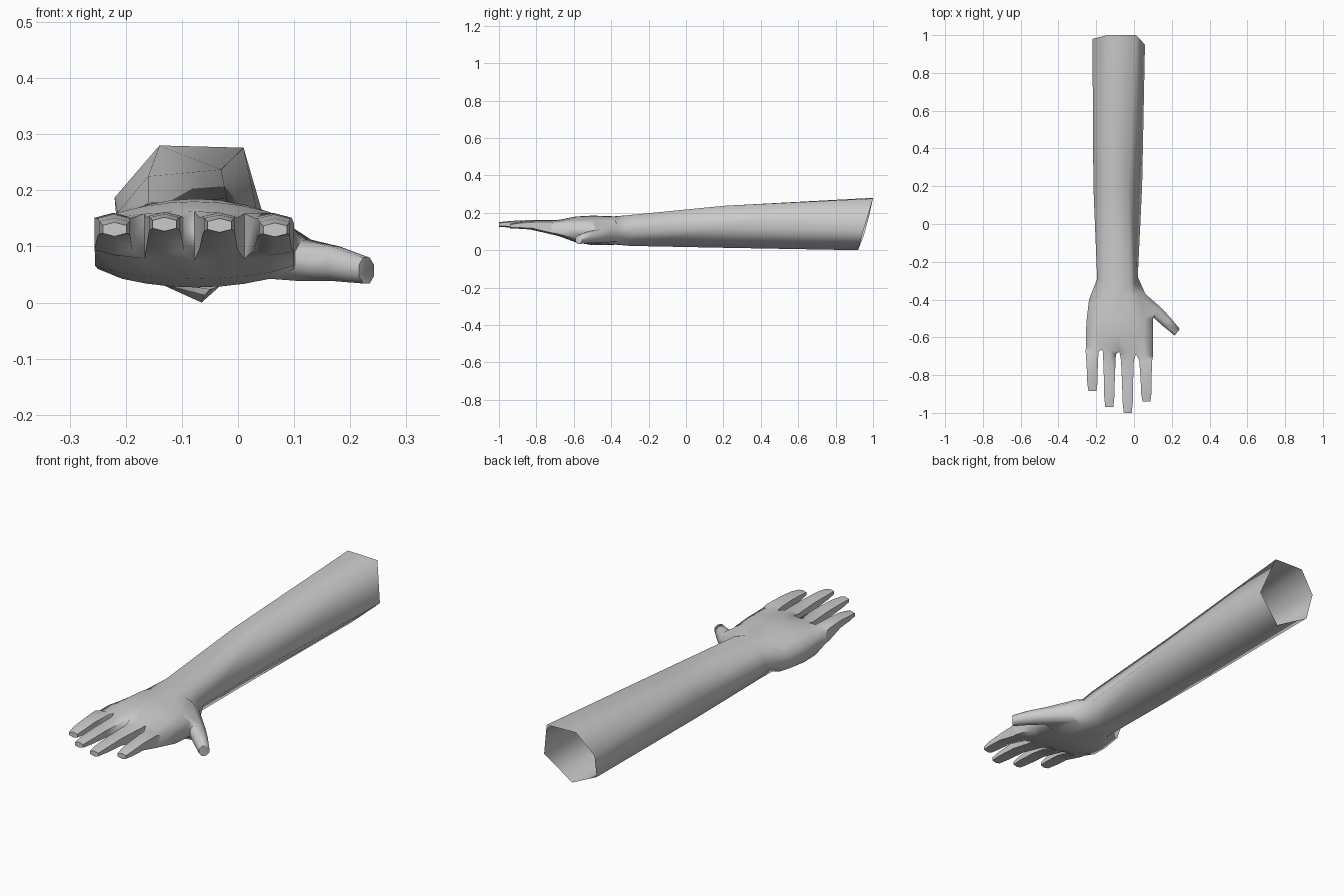
import bpy, bmesh, math
from mathutils import Vector

if "Cube" in bpy.data.objects:
    bpy.data.objects.remove(bpy.data.objects["Cube"])

bm = bmesh.new()


def ring(points):
    return [bm.verts.new(p) for p in points]


def loft(a, b, skip=()):
    n = len(a)
    for i in range(n):
        if i not in skip:
            j = (i + 1) % n
            bm.faces.new((a[i], a[j], b[j], b[i]))


# Forearm: six-sided open sleeve, slanted at the elbow
elbow = [(-.22, .98, .187), (-.14, 1, .28), (.01, 1, .276),
         (.058, .95, .11), (-.065, .92, 0), (-.21, .95, .075)]
middle = [(-.215, .2, .16), (-.16, .2, .225), (-.03, .2, .237),
          (.043, .2, .12), (-.06, .2, .013), (-.197, .2, .06)]
wrist = [(-.195, -.29, .125), (-.16, -.3, .178), (-.02, -.32, .186),
         (.02, -.28, .1), (-.05, -.3, .023), (-.17, -.29, .042)]
arm = [ring(p) for p in (elbow, middle, wrist)]
loft(arm[0], arm[1])
loft(arm[1], arm[2])

# Palm: 18-point sections, nine across the back and nine across the underside
COLS = 9


def palm_ring(yl, yr, xl, xr, edge_top, top, edge_bot, bot):
    upper, lower = [], []
    for c in range(COLS):
        t = c / (COLS - 1)
        k = max(0, math.sin(math.pi * t)) ** .65
        x, y = xl + (xr - xl) * t, yl + (yr - yl) * t
        upper.append((x, y, edge_top + (top - edge_top) * k))
        lower.append((x, y, edge_bot + (bot - edge_bot) * k))
    return ring(upper + lower[::-1])


palm = [palm_ring(*s) for s in (
    (-.40, -.37, -.238, .06, .125, .181, .065, .028),
    (-.50, -.50, -.25, .10, .132, .185, .06, .027),
    (-.58, -.60, -.255, .10, .14, .180, .066, .042),
    (-.65, -.70, -.255, .10, .14, .163, .09, .075))]

# Wrist joins each sleeve side to three palm columns
for i in range(6):
    span = [palm[0][(3 * i + k) % 18] for k in (3, 2, 1, 0)]
    bm.faces.new([arm[2][i], arm[2][(i + 1) % 6]] + span)

THUMB = (7, 8, 9)  # palm faces left open for the thumb
loft(palm[0], palm[1], THUMB)
loft(palm[1], palm[2])
loft(palm[2], palm[3])

# Thumb: eight-sided sections angled out from the palm
prev = [palm[0][i] for i in (7, 8, 9, 10)] + [palm[1][i] for i in (10, 9, 8, 7)]
out = Vector((.62, .78, 0))
for cx, cy, cz, w, h in ((.122, -.468, .075, .036, .04),
                         (.175, -.52, .069, .032, .033),
                         (.229, -.573, .057, .024, .025)):
    pts = []
    for k in range(8):
        a = math.radians(67.5 - 45 * k)
        pts.append(Vector((cx, cy, cz)) + out * (w * math.cos(a))
                   + Vector((0, 0, h * math.sin(a))))
    cur = ring(pts)
    loft(prev, cur)
    prev = cur
bm.faces.new(prev)

# Fingers: six-sided tapering sections grown from the knuckle row
# (base x, tip x, base y, tip y, tip z shift)
FINGERS = ((-.222, -.22, -.675, -.885, -.003), (-.130, -.131, -.69, -.97, .006),
           (-.035, -.033, -.72, -1.0, .004), (.062, .066, -.725, -.94, -.004))
# (position along finger, half width, top z, bottom z)
SECTIONS = ((0, .034, .160, .085), (.45, .029, .159, .112),
            (.8, .027, .153, .118), (1, .021, .146, .121))
for f, (x0, x1, y0, y1, dz) in enumerate(FINGERS):
    c = 2 * f
    prev = [palm[3][i] for i in (c, c + 1, c + 2, 15 - c, 16 - c, 17 - c)]
    for t, w, zt, zb in SECTIONS:
        x, y, d = x0 + (x1 - x0) * t, y0 + (y1 - y0) * t, dz * t
        e = .009 * (1 - .4 * t)
        cur = ring([(x - w, y, zt + d - e), (x, y, zt + d), (x + w, y, zt + d - e),
                    (x + w, y, zb + d + e), (x, y, zb + d), (x - w, y, zb + d + e)])
        loft(prev, cur)
        prev = cur
    bm.faces.new(prev)

bmesh.ops.recalc_face_normals(bm, faces=bm.faces)
mesh = bpy.data.meshes.new("forearm_and_hand")
bm.to_mesh(mesh)
bm.free()
obj = bpy.data.objects.new("forearm_and_hand", mesh)
bpy.context.collection.objects.link(obj)
bpy.context.view_layer.objects.active = obj
obj.select_set(True)
bpy.ops.object.shade_smooth_by_angle(angle=math.radians(75))
